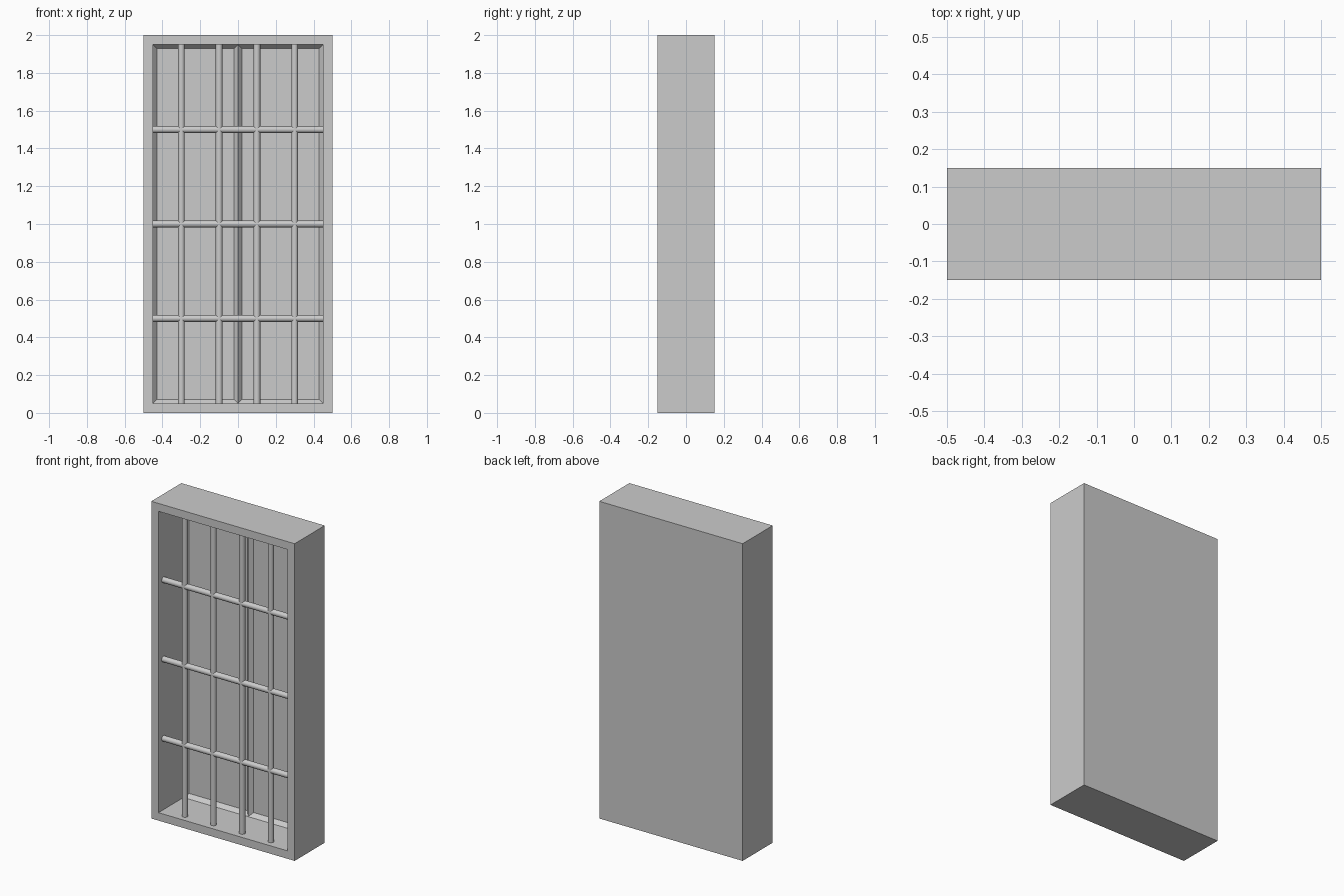
import bpy, bmesh
from math import pi
from mathutils import Vector

if "Cube" in bpy.data.objects:
    bpy.data.objects.remove(bpy.data.objects["Cube"])

W, D, H, T = 0.5, 0.15, 2.0, 0.05      # half width, half depth, height, frame rim
RIDGE, PANEL, INSET = 0.10, 0.125, 0.022  # back panel depths and bevel width


def mesh_object(name, bm):
    bmesh.ops.remove_doubles(bm, verts=bm.verts, dist=1e-5)
    bmesh.ops.recalc_face_normals(bm, faces=bm.faces)
    me = bpy.data.meshes.new(name)
    bm.to_mesh(me)
    bm.free()
    ob = bpy.data.objects.new(name, me)
    bpy.context.collection.objects.link(ob)
    return ob


def ring(bm, x0, x1, z0, z1, y):
    return [bm.verts.new((x, y, z)) for x, z in ((x0, z0), (x1, z0), (x1, z1), (x0, z1))]


def bridge(bm, a, b):
    for i in range(4):
        j = (i + 1) % 4
        bm.faces.new((a[i], a[j], b[j], b[i]))


# Case: outer shell, rim and inner walls, with two recessed back panels
bm = bmesh.new()
back = ring(bm, -W, W, 0, H, D)
front = ring(bm, -W, W, 0, H, -D)
rim = ring(bm, -W + T, W - T, T, H - T, -D)
deep = ring(bm, -W + T, W - T, T, H - T, RIDGE)
bm.faces.new(back)
for a, b in ((back, front), (front, rim), (rim, deep)):
    bridge(bm, a, b)
for x0, x1 in ((-W + T, 0), (0, W - T)):
    edge = ring(bm, x0, x1, T, H - T, RIDGE)
    inner = ring(bm, x0 + INSET, x1 - INSET, T + INSET, H - T - INSET, PANEL)
    bridge(bm, edge, inner)
    bm.faces.new(inner)
mesh_object("window_case", bm)


# Round bars between two points
def bar(name, a, b, r):
    a, b = Vector(a), Vector(b)
    bpy.ops.mesh.primitive_cylinder_add(vertices=16, radius=r, depth=(b - a).length, location=(a + b) / 2)
    ob = bpy.context.object
    ob.name = name
    ob.rotation_euler = (b - a).to_track_quat('Z', 'Y').to_euler()
    bpy.ops.object.shade_smooth_by_angle()


for i, x in enumerate((-0.3, -0.1, 0.1, 0.3)):
    bar(f"vertical_bar_{i + 1}", (x, -0.1, T), (x, -0.1, H - T), 0.018)
for i, z in enumerate((0.5, 1.0, 1.5)):
    bar(f"cross_bar_{i + 1}", (-W + T, -0.1, z), (W - T, -0.1, z), 0.018)
